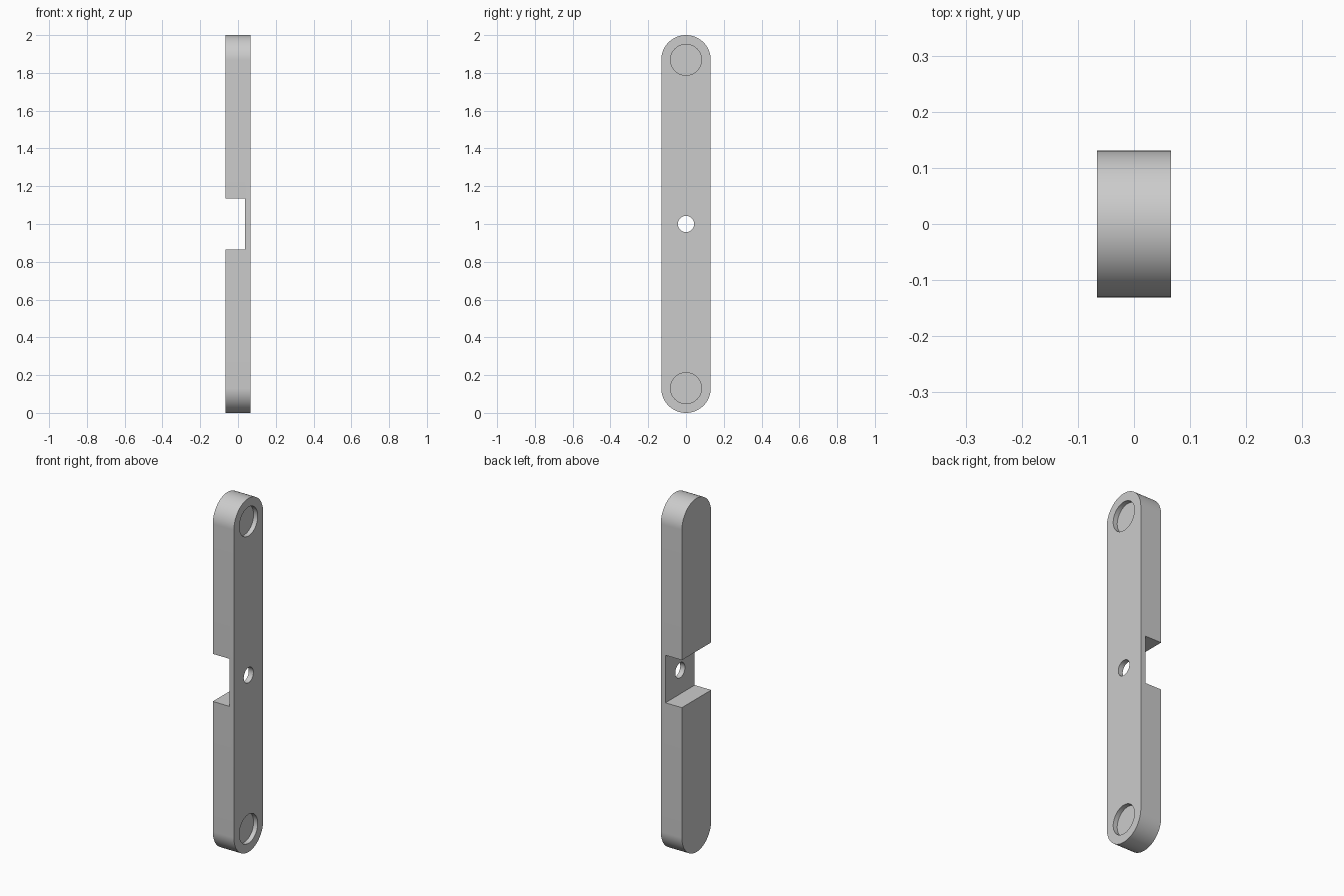
import bpy
import bmesh
from math import cos, sin, pi, radians

if "Cube" in bpy.data.objects:
    bpy.data.objects.remove(bpy.data.objects["Cube"])

R = 0.131           # half width and end radius
T = 0.066           # half thickness
TOP, BOTTOM = 2 - R, R

grey = bpy.data.materials.new("plain_grey")
grey.use_nodes = True
grey.diffuse_color = (0.6, 0.6, 0.6, 1)
grey.node_tree.nodes["Principled BSDF"].inputs["Base Color"].default_value = (0.6, 0.6, 0.6, 1)


def arc(cz, radius, start, end, steps):
    """Points (y, z) along an arc centred on y = 0."""
    angles = [start + (end - start) * i / steps for i in range(steps + 1)]
    return [(radius * cos(a), cz + radius * sin(a)) for a in angles]


def extrude_x(name, profile, x0, x1):
    """Solid made from a (y, z) profile, extruded from x0 to x1."""
    bm = bmesh.new()
    face = bm.faces.new([bm.verts.new((x0, y, z)) for y, z in profile])
    result = bmesh.ops.extrude_face_region(bm, geom=[face])
    moved = [v for v in result["geom"] if isinstance(v, bmesh.types.BMVert)]
    bmesh.ops.translate(bm, verts=moved, vec=(x1 - x0, 0, 0))
    bmesh.ops.recalc_face_normals(bm, faces=bm.faces)
    mesh = bpy.data.meshes.new(name)
    bm.to_mesh(mesh)
    bm.free()
    mesh.materials.append(grey)
    obj = bpy.data.objects.new(name, mesh)
    bpy.context.collection.objects.link(obj)
    return obj


def disc(cz, radius):
    return arc(cz, radius, 0, 2 * pi, 64)[:-1]


# Bar with rounded ends
bar = extrude_x("rounded_bar", arc(TOP, R, 0, pi, 48) + arc(BOTTOM, R, pi, 2 * pi, 48), -T, T)

# Cutters: cross notch, centre hole and shallow round pockets at both ends
notch = [(-0.2, 0.866), (0.2, 0.866), (0.2, 1.135), (-0.2, 1.135)]
cutters = [
    extrude_x("notch_cutter", notch, -0.2, 0.037),
    extrude_x("hole_cutter", disc(1.0, 0.043), -0.3, 0.3),
    extrude_x("upper_pocket_cutter", disc(TOP, 0.082), T - 0.026, 0.2),
    extrude_x("lower_pocket_cutter", disc(BOTTOM, 0.082), T - 0.026, 0.2),
]

bpy.ops.object.select_all(action='DESELECT')
bar.select_set(True)
bpy.context.view_layer.objects.active = bar
for cutter in cutters:
    cutter.hide_render = True
    cut = bar.modifiers.new(cutter.name, 'BOOLEAN')
    cut.operation = 'DIFFERENCE'
    cut.solver = 'EXACT'
    cut.object = cutter
    bpy.ops.object.modifier_apply(modifier=cut.name)
    bpy.data.objects.remove(cutter)

# Smooth curved walls, crisp edges
bpy.ops.object.shade_smooth_by_angle(angle=radians(30))
